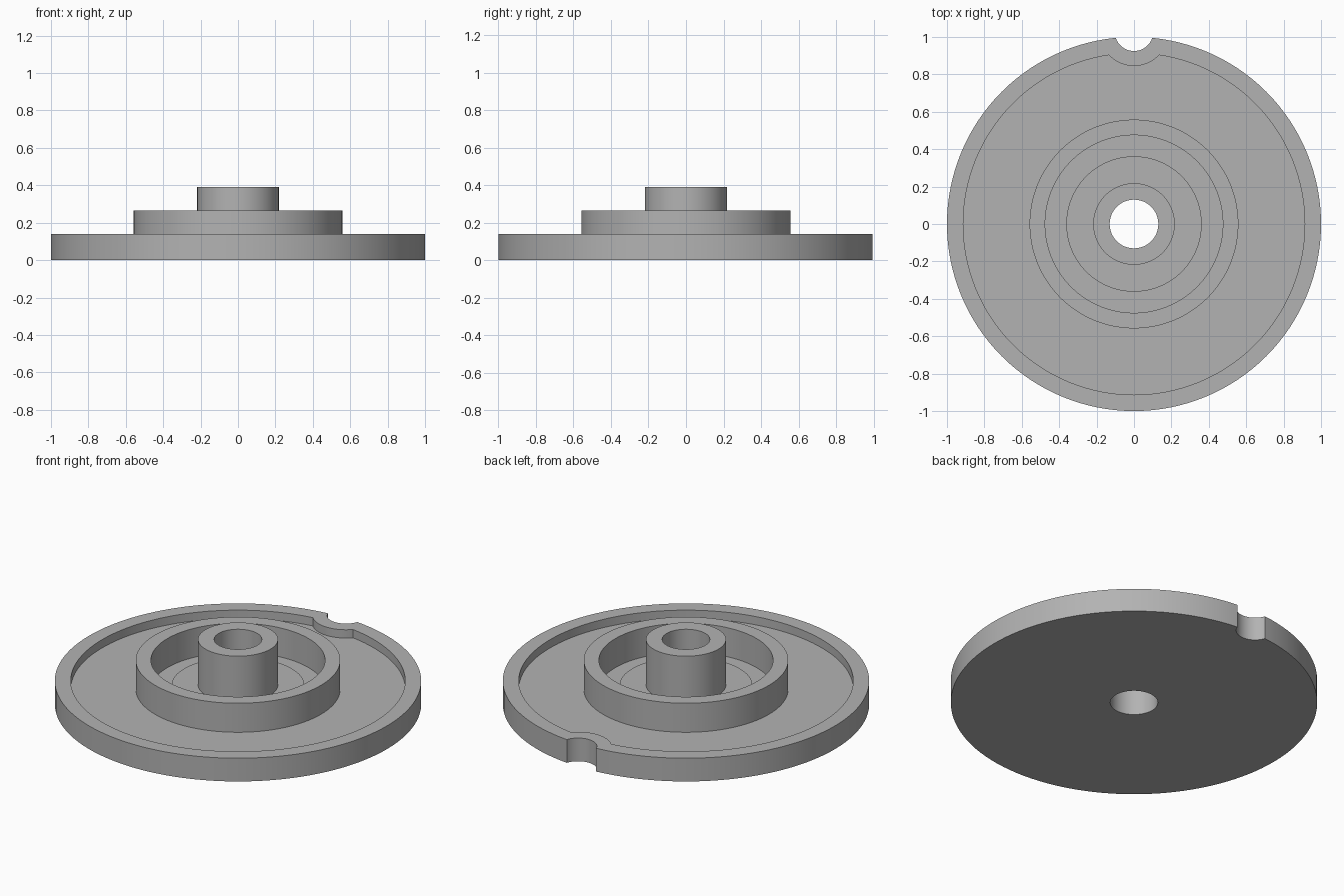
import bpy, bmesh
from math import radians

cube = bpy.data.objects.get("Cube")
if cube:
    bpy.data.objects.remove(cube, do_unlink=True)

SEGMENTS = 128
PLATE_TOP, FLOOR = 0.14, 0.09
BORE = 0.13
NOTCH_Y = 1.028

grey = bpy.data.materials.new("plain_grey")
grey.use_nodes = True
colour = (0.45, 0.45, 0.45, 1)
grey.diffuse_color = colour
grey.node_tree.nodes["Principled BSDF"].inputs["Base Color"].default_value = colour


def cylinder(name, radius, bottom, top, y=0):
    """Solid upright cylinder."""
    bm = bmesh.new()
    bmesh.ops.create_cone(bm, cap_ends=True, segments=SEGMENTS,
                          radius1=radius, radius2=radius, depth=top - bottom)
    bmesh.ops.translate(bm, verts=bm.verts, vec=(0, y, (bottom + top) / 2))
    mesh = bpy.data.meshes.new(name)
    bm.to_mesh(mesh)
    bm.free()
    mesh.materials.append(grey)
    obj = bpy.data.objects.new(name, mesh)
    bpy.context.collection.objects.link(obj)
    return obj


def cut(target, cutter):
    """Subtract the cutter, bake the result and discard the cutter."""
    cutter.hide_render = True
    mod = target.modifiers.new("cut", 'BOOLEAN')
    mod.operation, mod.solver, mod.object = 'DIFFERENCE', 'EXACT', cutter
    bpy.context.view_layer.update()
    graph = bpy.context.evaluated_depsgraph_get()
    baked = bpy.data.meshes.new_from_object(target.evaluated_get(graph))
    target.modifiers.clear()
    target.data = baked
    bpy.data.objects.remove(cutter, do_unlink=True)


def tube(name, outer, inner, bottom, top):
    """Upright ring with a round hole."""
    obj = cylinder(name, outer, bottom, top)
    cut(obj, cylinder("hole_cutter", inner, bottom - 0.1, top + 0.1))
    return obj


# Base plate: recessed face, with a raised rim that wraps round the notch
plate = cylinder("base_plate", 1, 0, PLATE_TOP)
recess = cylinder("recess_cutter", 0.913, FLOOR, 0.3)
cut(recess, cylinder("notch_rim_keeper", 0.183, 0, 0.5, NOTCH_Y))
cut(plate, recess)
cut(plate, cylinder("notch_cutter", 0.103, -0.2, 0.4, NOTCH_Y))
cut(plate, cylinder("bore_cutter", BORE, -0.2, 0.4))

# Concentric raised parts
parts = [
    plate,
    tube("middle_ring", 0.558, 0.475, FLOOR, 0.265),
    tube("inner_step", 0.362, 0.2, FLOOR, 0.115),
    tube("centre_hub", 0.218, BORE, FLOOR, 0.39),
]

# Smooth round walls with sharp rims
for obj in bpy.context.view_layer.objects:
    obj.select_set(obj in parts)
bpy.context.view_layer.objects.active = plate
bpy.ops.object.shade_smooth_by_angle(angle=radians(30))
